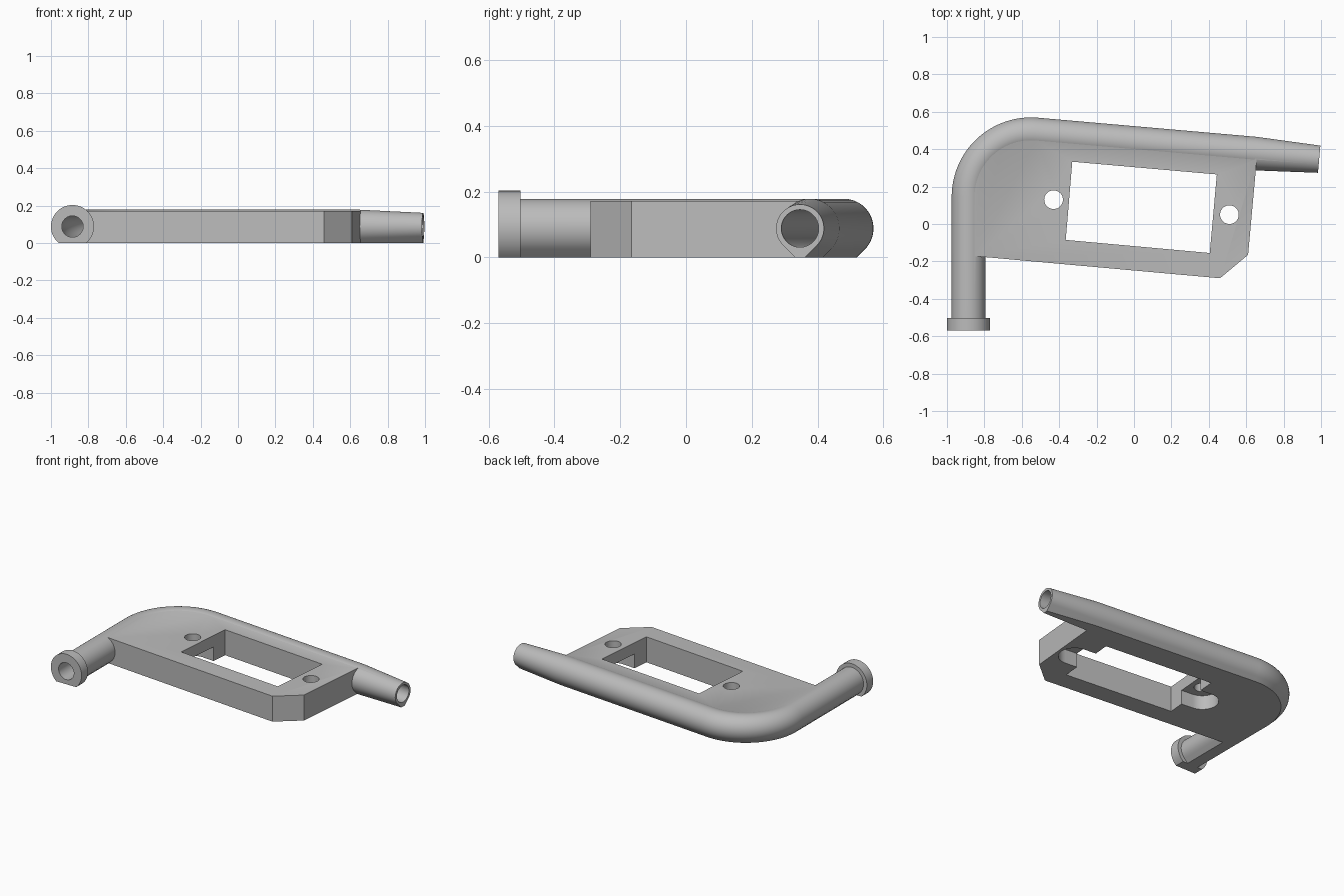
import bpy, bmesh
from math import sin, cos, radians, sqrt
from mathutils import Vector

old = bpy.data.objects.get("Cube")
if old:
    bpy.data.objects.remove(old, do_unlink=True)

grey = bpy.data.materials.new("light_grey")
grey.use_nodes = True
grey.diffuse_color = (0.5, 0.5, 0.5, 1)
grey.node_tree.nodes["Principled BSDF"].inputs["Base Color"].default_value = (0.5, 0.5, 0.5, 1)


def loft(name, rings):
    """Closed solid skinned through rings with equal point counts."""
    bm = bmesh.new()
    loops = [[bm.verts.new(p) for p in ring] for ring in rings]
    n = len(loops[0])
    for a, b in zip(loops, loops[1:]):
        for i in range(n):
            j = (i + 1) % n
            bm.faces.new((a[i], a[j], b[j], b[i]))
    bm.faces.new(loops[0])
    bm.faces.new(loops[-1])
    bmesh.ops.recalc_face_normals(bm, faces=bm.faces)
    mesh = bpy.data.meshes.new(name)
    bm.to_mesh(mesh)
    bm.free()
    mesh.materials.append(grey)
    ob = bpy.data.objects.new(name, mesh)
    bpy.context.collection.objects.link(ob)
    return ob


def prism(name, outline, z0, z1):
    return loft(name, [[(x, y, z) for x, y in outline] for z in (z0, z1)])


def combine(target, tool, operation):
    mod = target.modifiers.new(operation, "BOOLEAN")
    mod.operation, mod.solver, mod.object = operation, "EXACT", tool
    tool.hide_render = True
    bpy.context.view_layer.objects.active = target
    bpy.ops.object.modifier_apply(modifier=mod.name)
    bpy.data.objects.remove(tool, do_unlink=True)


# Tube centre line: straight leg, rounded bend, long slanted arm
AXIS_Z, TUBE, BEND = 0.088, 0.09, 0.334
leg_x, bend_y = -0.885, 0.146
centre = Vector((leg_x + BEND, bend_y))
bend = []
for i in range(25):
    a = radians(180 - 95 * i / 24)
    bend.append((centre + BEND * Vector((cos(a), sin(a))), Vector((sin(a), -cos(a)))))
arm_start, arm_dir = bend[-1]
leg_dir = Vector((0, 1))


def leg(y):
    return Vector((leg_x, y)), leg_dir


def arm(x):
    return arm_start + arm_dir * ((x - arm_start.x) / arm_dir.x), arm_dir


def section(station, r, drop):
    """Round section; drop adds a pointed underside that meets the base."""
    pos, direction = station
    side = Vector((direction.y, -direction.x))
    if drop:
        pts = [(cos(radians(a)), sin(radians(a))) for a in range(-45, 226, 6)]
        pts.append((0, -sqrt(2)))
    else:
        pts = [(cos(radians(a)), sin(radians(a))) for a in range(0, 360, 8)]
    return [(*(pos + side * u * r), AXIS_Z + v * r) for u, v in pts]


# Outer tube with end collar and tapered nozzle
stations = [(leg(-0.57), 0.115), (leg(-0.503), 0.115), (leg(-0.503), TUBE)]
stations += [(s, TUBE) for s in bend]
stations += [(arm(0.648), TUBE), (arm(0.99), 0.073)]
body = loft("handle_frame", [section(s, r, True) for s, r in stations])

# Mounting plate, its back edge hidden inside the tube
outline = [(leg_x, -0.169), (0.46, -0.29), (0.61, -0.165), tuple(arm(0.659)[0])]
outline += [tuple(s[0]) for s in reversed(bend)]
combine(body, prism("plate", outline, -0.1, 0.172), "UNION")

# Flat base
square = [(-2, -2), (2, -2), (2, 2), (-2, 2)]
combine(body, prism("base_trim", square, -1, 0), "DIFFERENCE")

# Bore through the whole tube
bore = [leg(-0.7)] + bend + [arm(1.1)]
combine(body, loft("bore", [section(s, 0.057, False) for s in bore]), "DIFFERENCE")

# Rectangular window
window = [(-0.365, -0.085), (0.405, -0.155), (0.443, 0.265), (-0.33, 0.333)]
combine(body, prism("window", window, -0.2, 0.4), "DIFFERENCE")

# Screw holes, with round-ended pockets below that open into the window
across = Vector((-arm_dir.y, arm_dir.x))
for x, y, way in ((-0.43, 0.13, 1), (0.51, 0.05, -1)):
    c, u, v = Vector((x, y)), arm_dir * way, across * way
    ring = [(cos(radians(a)), sin(radians(a))) for a in range(0, 360, 10)]
    hole = [tuple(c + 0.05 * Vector(p)) for p in ring]
    combine(body, prism("screw_hole", hole, -0.2, 0.4), "DIFFERENCE")
    slot = [c + 0.1 * (u * cos(radians(a)) + v * sin(radians(a))) for a in range(90, 271, 10)]
    slot += [c + u * 0.13 - v * 0.1, c + u * 0.13 + v * 0.1]
    combine(body, prism("screw_pocket", [tuple(p) for p in slot], -0.2, 0.095), "DIFFERENCE")

# Smooth the tube, keep the machined edges sharp
bpy.ops.object.select_all(action="DESELECT")
body.select_set(True)
bpy.context.view_layer.objects.active = body
bpy.ops.object.shade_smooth_by_angle(angle=radians(25))
